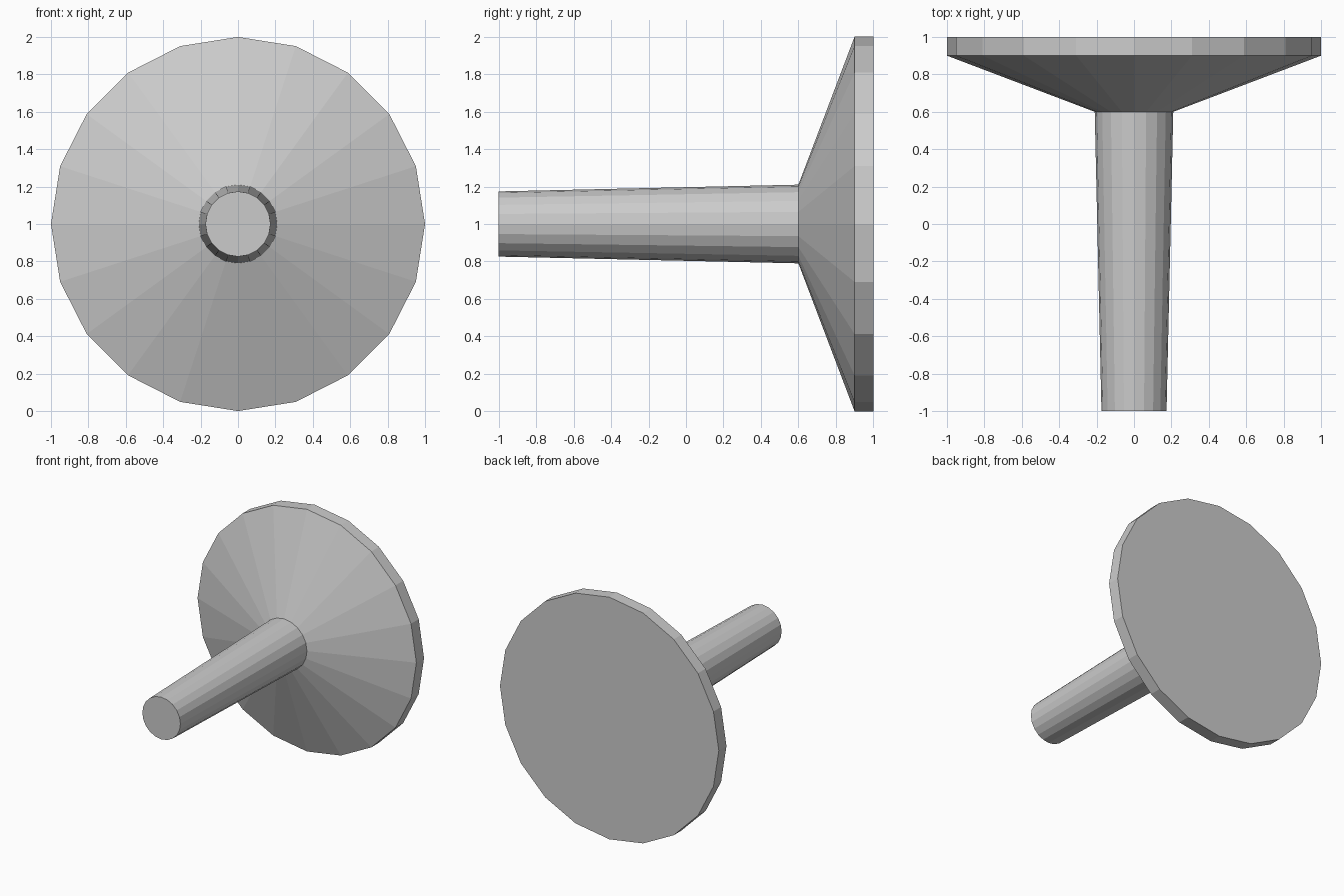
import bpy, bmesh, math

if "Cube" in bpy.data.objects:
    bpy.data.objects.remove(bpy.data.objects["Cube"])

SIDES = 20


def lathe(name, profile, cx=0.0, cz=1.0):
    """Closed solid turned around the y axis; profile is (radius, y) from front to back."""
    bm = bmesh.new()
    rings = []
    for r, y in profile:
        rings.append([bm.verts.new((cx + r * math.cos(2 * math.pi * i / SIDES), y,
                                    cz + r * math.sin(2 * math.pi * i / SIDES)))
                      for i in range(SIDES)])
    for a, b in zip(rings, rings[1:]):
        for i in range(SIDES):
            j = (i + 1) % SIDES
            bm.faces.new((a[i], a[j], b[j], b[i]))
    bm.faces.new(rings[0])
    bm.faces.new(rings[-1])
    bmesh.ops.recalc_face_normals(bm, faces=bm.faces)
    mesh = bpy.data.meshes.new(name)
    bm.to_mesh(mesh)
    bm.free()
    obj = bpy.data.objects.new(name, mesh)
    bpy.context.collection.objects.link(obj)
    return obj


# One continuous turned body: tapered stem, flared cone, rimmed flat disc
lathe("stemmed_disc", [(0.174, -1.0), (0.21, 0.6), (1.0, 0.9), (1.0, 1.0)])
